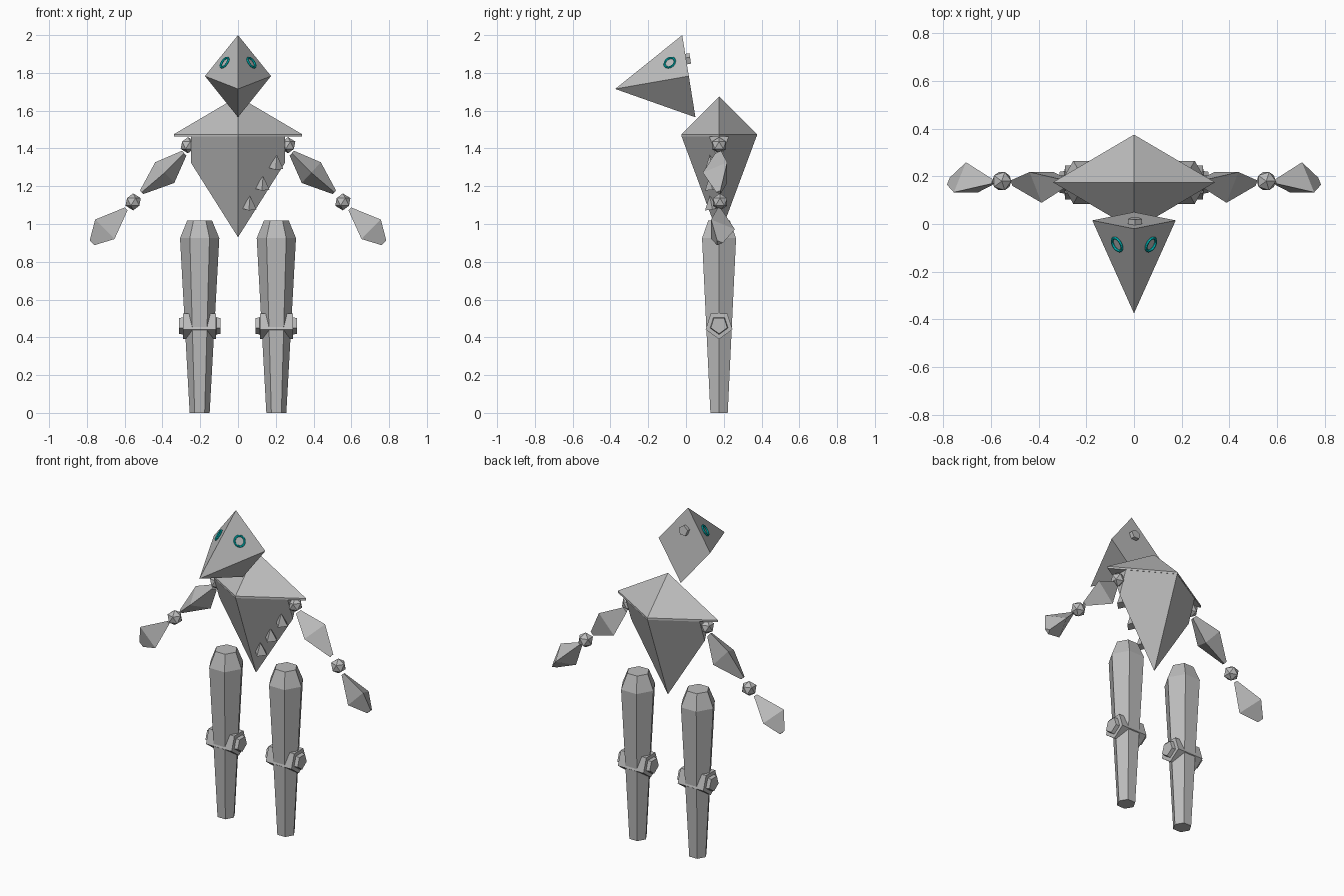
import bpy, bmesh, math
from mathutils import Vector, Matrix

if "Cube" in bpy.data.objects:
    bpy.data.objects.remove(bpy.data.objects["Cube"])

Y = 0.175  # body centre line


def material(name, rgb):
    m = bpy.data.materials.new(name)
    m.diffuse_color = (*rgb, 1)
    m.use_nodes = True
    m.node_tree.nodes["Principled BSDF"].inputs["Base Color"].default_value = m.diffuse_color
    return m


GREY = material("stone grey", (0.5, 0.5, 0.5))
TEAL = material("eye teal", (0.0, 0.55, 0.55))


def finish(name, bm, mat):
    bmesh.ops.remove_doubles(bm, verts=bm.verts, dist=1e-5)
    bmesh.ops.recalc_face_normals(bm, faces=bm.faces)
    mesh = bpy.data.meshes.new(name)
    bm.to_mesh(mesh)
    bm.free()
    mesh.materials.append(mat)
    obj = bpy.data.objects.new(name, mesh)
    bpy.context.collection.objects.link(obj)
    return obj


def loft(name, rings, u, sides, squash=1.0, clip_x=None):
    """Faceted solid through (centre, radius) rings; u points to the first corner."""
    bm = bmesh.new()
    pts = [Vector(p) for p, r in rings]
    axis = (pts[-1] - pts[0]).normalized()
    u = Vector(u)
    u = (u - axis * u.dot(axis)).normalized()
    v = axis.cross(u) * squash
    loops = []
    for p, (_, r) in zip(pts, rings):
        if r == 0:
            loops.append([bm.verts.new(p)] * sides)
            continue
        angles = [2 * math.pi * i / sides for i in range(sides)]
        loops.append([bm.verts.new(p + r * (u * math.cos(a) + v * math.sin(a))) for a in angles])
    for a, b in zip(loops, loops[1:]):
        for i in range(sides):
            j = (i + 1) % sides
            bm.faces.new(list(dict.fromkeys((a[i], a[j], b[j], b[i]))))
    for loop, ring in ((loops[0], rings[0]), (loops[-1], rings[-1])):
        if ring[1] > 0:
            bm.faces.new(loop)
    # Optional flat cuts on both sides
    if clip_x:
        for s in (-1, 1):
            geom = bm.verts[:] + bm.edges[:] + bm.faces[:]
            cut = bmesh.ops.bisect_plane(bm, geom=geom, plane_co=(s * clip_x, 0, 0),
                                         plane_no=(s, 0, 0), clear_outer=True)["geom_cut"]
            bmesh.ops.contextual_create(bm, geom=[e for e in cut if isinstance(e, bmesh.types.BMEdge)])
    return finish(name, bm, GREY)


def ball(name, centre, radius):
    bm = bmesh.new()
    bmesh.ops.create_icosphere(bm, subdivisions=1, radius=radius, matrix=Matrix.Translation(centre))
    return finish(name, bm, GREY)


def ring(name, centre, normal, major, minor, n=20, k=6):
    """Thin torus lying on a plane."""
    bm = bmesh.new()
    rot = Matrix.Translation(centre) @ Vector(normal).to_track_quat('Z', 'Y').to_matrix().to_4x4()
    grid = []
    for i in range(n):
        a = 2 * math.pi * i / n
        row = []
        for j in range(k):
            b = 2 * math.pi * j / k
            d = major + minor * math.cos(b)
            row.append(bm.verts.new(rot @ Vector((d * math.cos(a), d * math.sin(a), minor * math.sin(b)))))
        grid.append(row)
    for i in range(n):
        for j in range(k):
            p, q = grid[i], grid[(i + 1) % n]
            bm.faces.new((p[j], q[j], q[(j + 1) % k], p[(j + 1) % k]))
    return finish(name, bm, TEAL)


# Head: sideways pyramid with the nose as its tip
nose, top, low = Vector((0, -0.375, 1.715)), Vector((0, -0.02, 2)), Vector((0, 0.05, 1.565))
right, left = Vector((0.175, 0.015, 1.783)), Vector((-0.175, 0.015, 1.783))
bm = bmesh.new()
n, t, r, l, b = [bm.verts.new(p) for p in (nose, top, right, left, low)]
for f in ((n, r, t), (n, t, l), (n, l, b), (n, b, r), (t, r, b, l)):
    bm.faces.new(f)
finish("head", bm, GREY)

# Eyes on the two upper head faces
for s, side in ((1, "right"), (-1, "left")):
    normal = Vector((s * 0.0863, -0.0499, 0.0621)).normalized()
    ring(side + "_eye", Vector((s * 0.069, -0.085, 1.853)) + normal * 0.003, normal, 0.03, 0.006)

# Plug on the back of the head
back = Vector((0, 0.435, 0.07)).normalized()
hub = Vector((0.004, 0.001, 1.87))
loft("head_plug", [(hub - back * 0.01, 0.031), (hub + back * 0.022, 0.031)], (0, 0, 1), 5)

# Torso: roof pyramid with a thin rim, above an inverted pyramid with clipped corners
loft("shoulder_roof", [((0, Y, 1.463), 0.34), ((0, Y, 1.475), 0.34), ((0, Y, 1.675), 0)],
     (1, 0, 0), 4, 0.2 / 0.34)
loft("torso", [((0, Y, 0.93), 0), ((0, Y, 1.468), 0.34)], (1, 0, 0), 4, 0.2 / 0.34, clip_x=0.25)

# Chest spikes
for i, (x, z) in enumerate(((0.2, 1.295), (0.127, 1.185), (0.058, 1.08))):
    loft(f"chest_spike_{i + 1}", [((x, 0.14, z), 0.04), ((x + 0.006, 0.125, z + 0.07), 0)], (0, -1, 0), 4)

for s, side in ((1, "right"), (-1, "left")):
    # Arm: three-sided spindles joined by small balls
    ball(side + "_shoulder", (s * 0.265, Y, 1.417), 0.043)
    loft(side + "_upper_arm", [((s * 0.285, Y, 1.375), 0.02), ((s * 0.388, Y, 1.272), 0.086),
                               ((s * 0.51, Y, 1.168), 0.015)], (0, -1, 0), 3)
    ball(side + "_elbow", (s * 0.555, Y + 0.005, 1.117), 0.045)
    loft(side + "_forearm", [((s * 0.592, Y, 1.08), 0.012), ((s * 0.705, Y, 0.972), 0.084),
                             ((s * 0.773, Y, 0.9), 0.02)], (0, 1, 0), 3)

    # Leg: tapered hexagonal column
    x = s * 0.203
    loft(side + "_leg", [((x, Y, 0), 0.053), ((x, Y, 0.925), 0.104), ((x, Y, 1.018), 0.066)], (1, 0, 0), 6)

    # Knee: pentagonal pin with a smaller cap at each end
    loft(side + "_knee", [((x - 0.11, Y, 0.465), 0.046), ((x - 0.088, Y, 0.465), 0.05),
                          ((x - 0.087, Y, 0.465), 0.075), ((x + 0.087, Y, 0.465), 0.075),
                          ((x + 0.088, Y, 0.465), 0.05), ((x + 0.11, Y, 0.465), 0.046)], (0, 0, -1), 5)
